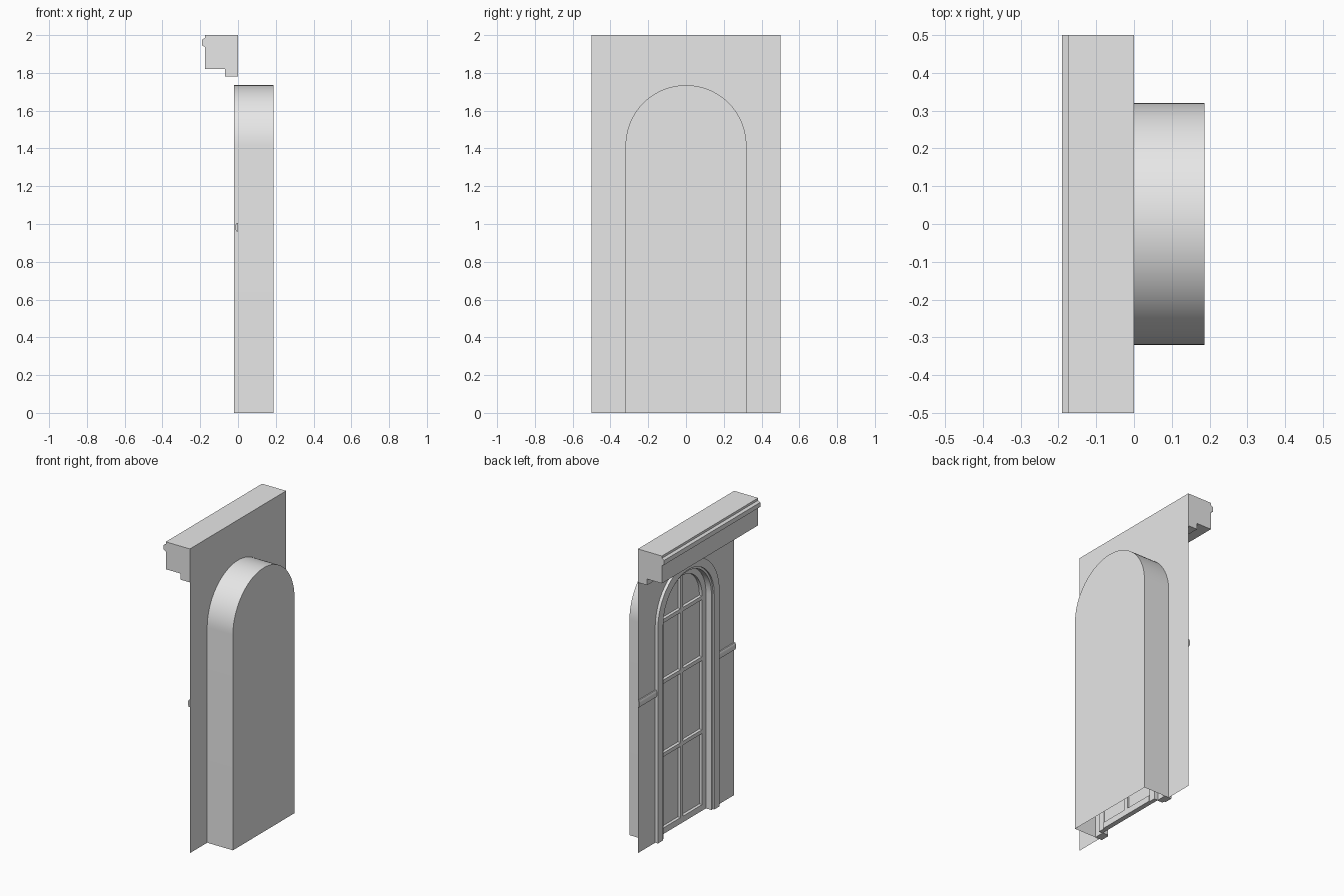
import bpy, bmesh, math

cube = bpy.data.objects.get("Cube")
if cube:
    bpy.data.objects.remove(cube, do_unlink=True)

# One plain grey for everything
grey = bpy.data.materials.new("plain grey")
grey.use_nodes = True
color = (0.8, 0.8, 0.8, 1)
grey.diffuse_color = color
grey.node_tree.nodes["Principled BSDF"].inputs["Base Color"].default_value = color

SPRING = 1.415   # height where the arch begins
OUTER = 0.32     # outer half width of the arch
SEGMENTS = 40


def arch(r):
    """Outline (y, z) of a round-headed opening, from one foot to the other."""
    curve = [(r * math.cos(math.pi * i / SEGMENTS),
              SPRING + r * math.sin(math.pi * i / SEGMENTS)) for i in range(SEGMENTS + 1)]
    return [(r, 0)] + curve + [(-r, 0)]


def finish(name, bm, recalc=True):
    if recalc:
        bmesh.ops.recalc_face_normals(bm, faces=bm.faces)
    mesh = bpy.data.meshes.new(name)
    bm.to_mesh(mesh)
    bm.free()
    mesh.materials.append(grey)
    ob = bpy.data.objects.new(name, mesh)
    bpy.context.collection.objects.link(ob)
    bpy.ops.object.select_all(action="DESELECT")
    ob.select_set(True)
    bpy.context.view_layer.objects.active = ob
    bpy.ops.object.shade_smooth_by_angle(angle=math.radians(30))
    return ob


def flat(name, outline, x):
    """Flat sheet facing the facade side."""
    bm = bmesh.new()
    face = bm.faces.new([bm.verts.new((x, y, z)) for y, z in outline])
    face.normal_update()
    if face.normal.x > 0:
        face.normal_flip()
    return finish(name, bm, False)


def arch_moulding(name, profile, closed=True):
    """Sweep an (x, radius) section around the arch."""
    bm = bmesh.new()
    loops = [[bm.verts.new((x, y, z)) for y, z in arch(r)] for x, r in profile]
    pairs = list(zip(loops, loops[1:]))
    if closed:
        pairs.append((loops[-1], loops[0]))
    for a, b in pairs:
        for i in range(len(a) - 1):
            bm.faces.new((a[i], a[i + 1], b[i + 1], b[i]))
    if closed:
        for end in (0, -1):
            bm.faces.new([loop[end] for loop in loops])
    else:
        bm.faces.new(loops[-1])
    return finish(name, bm)


def extrude_y(name, profile, y0, y1):
    """Extrude an (x, z) section along the wall."""
    bm = bmesh.new()
    a, b = [[bm.verts.new((x, y, z)) for x, z in profile] for y in (y0, y1)]
    bm.faces.new(a)
    bm.faces.new(b)
    for i in range(len(a)):
        j = (i + 1) % len(a)
        bm.faces.new((a[i], a[j], b[j], b[i]))
    return finish(name, bm)


def bar(name, y0, y1, z0, z1, x0=0.03, x1=0.062):
    return extrude_y(name, [(x0, z0), (x0, z1), (x1, z1), (x1, z0)], y0, y1)


# Thin wall with the arched opening
flat("wall", [(0.5, 0), (0.5, 2), (-0.5, 2), (-0.5, 0)] + arch(OUTER)[::-1], 0)

# Cornice along the top
extrude_y("cornice", [(0, 2), (-0.175, 2), (-0.175, 1.985), (-0.19, 1.975), (-0.19, 1.945),
                      (-0.175, 1.937), (-0.175, 1.82), (-0.068, 1.82), (-0.068, 1.78),
                      (0, 1.78)], -0.5, 0.5)

# Rails on either side of the opening
rail = [(0, 1.005), (-0.008, 1.005), (-0.013, 0.995), (-0.013, 0.97), (-0.008, 0.96), (0, 0.96)]
for side, y0, y1 in (("left", OUTER, 0.5), ("right", -0.5, -OUTER)):
    extrude_y(side + "_wall_rail", rail, y0, y1)

# Recess shell closed at the back and open below
arch_moulding("recess_shell", [(0, OUTER), (0.187, OUTER)], closed=False)

# Stepped surround and window frame
arch_moulding("arch_surround", [(-0.02, OUTER), (-0.02, 0.265), (-0.01, 0.265),
                                (-0.01, 0.25), (0.03, 0.25), (0.03, OUTER)])
arch_moulding("window_frame", [(0.03, 0.255), (0.03, 0.21), (0.056, 0.21), (0.056, 0.255)])

# Glass and glazing bars
flat("glass", arch(0.212), 0.05)
bar("bottom_rail", -0.21, 0.21, 0, 0.04)
bar("mullion", -0.0125, 0.0125, 0, SPRING + 0.21)
for name, z in (("lower", 0.52), ("middle", 1.0), ("upper", 1.4)):
    bar(name + "_glazing_bar", -0.21, 0.21, z - 0.0125, z + 0.0125)
